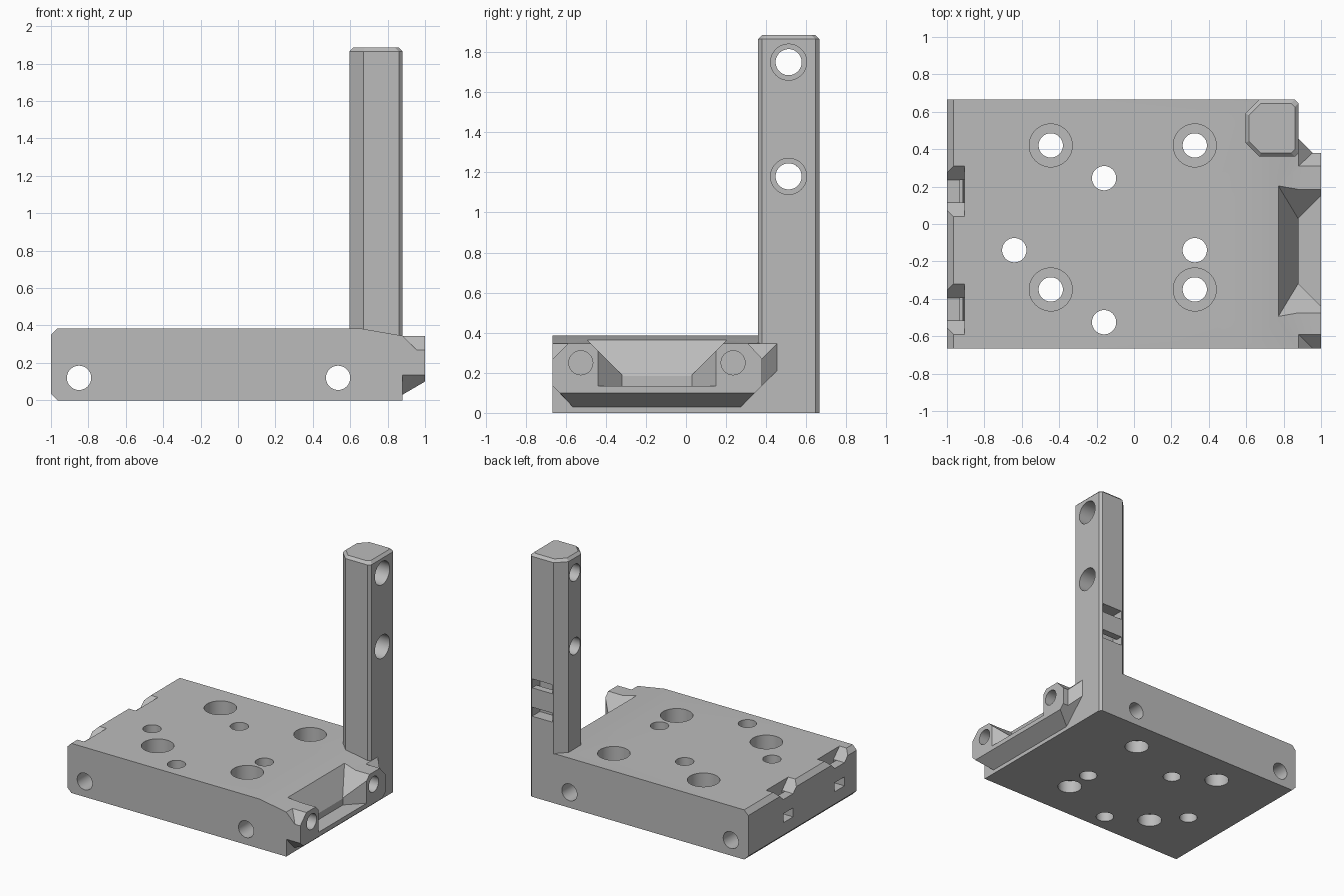
import bpy
import bmesh
from math import radians
from mathutils import Vector

cube = bpy.data.objects.get("Cube")
if cube:
    bpy.data.objects.remove(cube, do_unlink=True)

grey = bpy.data.materials.new("plain grey")
grey.use_nodes = True
grey.diffuse_color = (0.5, 0.5, 0.5, 1)
grey.node_tree.nodes["Principled BSDF"].inputs["Base Color"].default_value = (0.5, 0.5, 0.5, 1)


def finish(name, bm):
    bmesh.ops.recalc_face_normals(bm, faces=bm.faces)
    mesh = bpy.data.meshes.new(name)
    bm.to_mesh(mesh)
    bm.free()
    mesh.materials.append(grey)
    ob = bpy.data.objects.new(name, mesh)
    bpy.context.collection.objects.link(ob)
    return ob


def hull(name, points):
    """Convex solid around a few points, with flat faces merged."""
    bm = bmesh.new()
    for p in points:
        bm.verts.new(p)
    out = bmesh.ops.convex_hull(bm, input=bm.verts)
    loose = [v for v in bm.verts if not v.link_faces]
    bmesh.ops.delete(bm, geom=loose, context='VERTS')
    bmesh.ops.dissolve_limit(bm, angle_limit=radians(0.5), verts=bm.verts, edges=bm.edges)
    return finish(name, bm)


def box(name, x, y, z):
    return hull(name, [(a, b, c) for a in x for b in y for c in z])


def rod(name, axis, centre, radius, length):
    """Cylinder along an axis vector, centred on a point."""
    bm = bmesh.new()
    bmesh.ops.create_cone(bm, cap_ends=True, segments=48, radius1=radius,
                          radius2=radius, depth=length)
    turn = Vector((0, 0, 1)).rotation_difference(Vector(axis)).to_matrix()
    bmesh.ops.rotate(bm, verts=bm.verts, matrix=turn)
    bmesh.ops.translate(bm, verts=bm.verts, vec=centre)
    return finish(name, bm)


def combine(target, tools, operation):
    for t in tools:
        t.hide_render = True
        mod = target.modifiers.new("bool", 'BOOLEAN')
        mod.operation, mod.solver, mod.object = operation, 'EXACT', t
    graph = bpy.context.evaluated_depsgraph_get()
    mesh = bpy.data.meshes.new_from_object(target.evaluated_get(graph))
    target.modifiers.clear()
    target.data = mesh
    for t in tools:
        bpy.data.objects.remove(t, do_unlink=True)


X, Y, Z = (1, 0, 0), (0, 1, 0), (0, 0, 1)
W = 0.665   # half depth of the plate

# Base plate with chamfered left edges, and a lower ledge on the right
plate = hull("base_plate", [(x, y, z) for y in (-W, W) for x, z in
             ((-0.965, 0), (-1, 0.035), (-1, 0.35), (-0.965, 0.385),
              (0.65, 0.385), (0.69, 0.345), (0.88, 0.345), (0.88, 0))])

# Side lug: chamfered bar with gussets at both ends
upper = [(-W, 0.135), (-W, 0.27), (-0.59, 0.345), (0.31, 0.345), (0.38, 0.27), (0.38, 0.135)]
root = upper + [(0.275, 0.03), (-0.565, 0.03)]
tip = upper + [(0.345, 0.1), (-0.63, 0.1)]
bar = hull("lug", [(x, *p) for x in (0.8, 0.88) for p in root] + [(1, *p) for p in tip])
back_gusset = hull("back_gusset", [(x, *p) for x in (0.8, 0.88) for p in
                   ((0.3, 0.345), (0.455, 0.345), (0.455, 0.21), (0.275, 0.03))]
                   + [(0.955, 0.38, 0.27), (0.955, 0.38, 0.135)])
front_gusset = hull("front_gusset", [(x, y, z) for y in (-W, -0.59) for x, z in
                    ((0.8, 0.345), (0.88, 0.345), (0.8, 0.27), (0.88, 0.27))]
                    + [(0.955, -W, 0.27)])
combine(plate, [bar, back_gusset, front_gusset], 'UNION')

cuts = []
# Flared pocket in the lug
MID = -0.145
cuts.append(hull("pocket_top", [(x, MID + s * h, z) for s in (-1, 1) for x0, h, z in
            ((0.75, 0.385, 0.4), (0.88, 0.255, 0.27), (0.88, 0.17, 0.185))
            for x in (x0, 1.2)]))
cuts.append(hull("pocket_mouth", [(x, MID + s * h, z) for s in (-1, 1)
            for x, h in ((0.88, 0.175), (1.1, 0.395)) for z in (0.135, 0.4)]))
# Blind screw holes in the lug
for y in (-0.525, 0.235):
    cuts.append(rod("lug_hole", X, (1, y, 0.25), 0.06, 0.4))
# Plain holes, front to back and top to bottom
for x in (-0.85, 0.535):
    cuts.append(rod("cross_hole", Y, (x, 0, 0.12), 0.065, 2))
for x, y in ((-0.16, 0.245), (-0.64, -0.14), (0.325, -0.14), (-0.16, -0.525)):
    cuts.append(rod("plain_hole", Z, (x, y, 0.2), 0.065, 1))
# Stepped holes, recessed from both sides
for x in (-0.445, 0.325):
    for y in (-0.35, 0.42):
        cuts.append(rod("through_hole", Z, (x, y, 0.2), 0.065, 1))
        cuts.append(rod("top_recess", Z, (x, y, 0.385), 0.115, 0.26))
        cuts.append(rod("bottom_recess", Z, (x, y, 0), 0.088, 0.2))
# Strap notches and tunnels on the left edge
for y in (-0.455, 0.175):
    cuts.append(hull("strap_notch", [(x, y + s * h, z) for s in (-1, 1)
                for x in (-1.1, -0.905) for h, z in ((0.06, 0.31), (0.15, 0.4))]))
    cuts.append(box("strap_drop", (-0.93, -0.905), (y - 0.06, y + 0.06), (0.13, 0.33)))
    cuts.append(box("strap_exit", (-1.1, -0.905), (y - 0.06, y + 0.06), (0.13, 0.2)))
# Small chamfer on the back right corner
cuts.append(hull("corner_cut", [(x, y, z) for z in (-0.1, 0.5) for x, y in
            ((0.86, W), (0.88, W - 0.02), (0.9, W - 0.02), (0.9, 0.7), (0.86, 0.7))]))
combine(plate, cuts, 'DIFFERENCE')

# Upright post with eight sides and a bevelled top


def outline(d):
    x0, x1, y0, y1 = 0.595 + d, 0.88 - d, 0.36 + d, W - d
    b, s = 0.075 - d * 0.6, 0.02
    return [(x0, y0 + b), (x0 + b, y0), (x1 - s, y0), (x1, y0 + s),
            (x1, y1 - s), (x1 - s, y1), (x0 + b, y1), (x0, y1 - b)]


post = hull("post", [(*p, z) for d, z in ((0, 0.345), (0, 1.865), (0.02, 1.885))
                     for p in outline(d)])
cuts = []
# Recessed screw holes across the post
for z in (1.18, 1.75):
    cuts.append(rod("post_hole", X, (0.75, 0.512, z), 0.065, 1))
    cuts.append(rod("post_recess", X, (0.88, 0.512, z), 0.09, 0.26))
# Strap slots on the back, joined inside
for z in (0.66, 0.88):
    cuts.append(box("strap_slot", (0.68, 0.855), (0.57, 0.75), (z - 0.035, z + 0.035)))
cuts.append(box("strap_tunnel", (0.68, 0.855), (0.57, 0.61), (0.65, 0.89)))
combine(post, cuts, 'DIFFERENCE')

# Smooth hole walls, sharp edges elsewhere
bpy.ops.object.select_all(action='DESELECT')
for ob in (plate, post):
    ob.select_set(True)
bpy.context.view_layer.objects.active = plate
bpy.ops.object.shade_smooth_by_angle(angle=radians(20))
